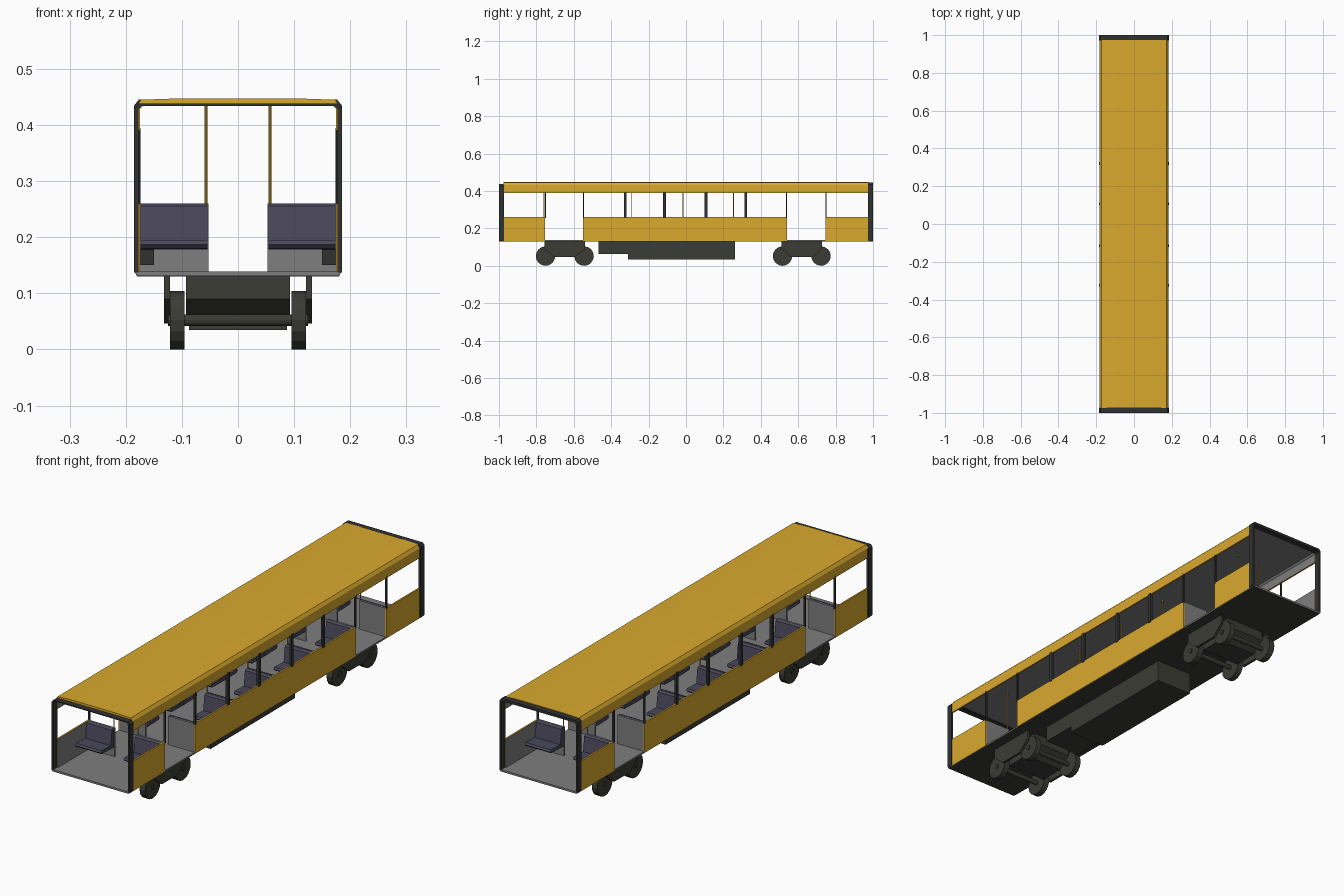
import bpy, bmesh, math
from mathutils import Vector

if "Cube" in bpy.data.objects:
    bpy.data.objects.remove(bpy.data.objects["Cube"])


def material(name, rgb):
    m = bpy.data.materials.new(name)
    m.diffuse_color = (*rgb, 1)
    m.use_nodes = True
    m.node_tree.nodes["Principled BSDF"].inputs["Base Color"].default_value = m.diffuse_color
    return m


YELLOW = material("yellow paint", (0.70, 0.40, 0.028))
GREY = material("interior grey", (0.21, 0.21, 0.215))
SEAT = material("seat purple", (0.07, 0.067, 0.105))
BLACK = material("frame black", (0.03, 0.032, 0.03))
CHASSIS = material("chassis dark", (0.045, 0.045, 0.036))


def finish(name, bm, mats, rule=None):
    bmesh.ops.recalc_face_normals(bm, faces=bm.faces)
    bm.normal_update()
    if rule:
        for f in bm.faces:
            f.material_index = rule(f)
    me = bpy.data.meshes.new(name)
    bm.to_mesh(me)
    bm.free()
    for m in mats:
        me.materials.append(m)
    ob = bpy.data.objects.new(name, me)
    bpy.context.collection.objects.link(ob)
    return ob


def box_into(bm, x, y, z):
    vs = bmesh.ops.create_cube(bm, size=1)["verts"]
    for v in vs:
        v.co = Vector([(r[0] + r[1]) / 2 + c * (r[1] - r[0]) for r, c in zip((x, y, z), v.co)])
    return vs


def box(name, x, y, z, mats, rule=None):
    bm = bmesh.new()
    box_into(bm, x, y, z)
    return finish(name, bm, mats, rule)


def prism(name, pts, axis, a, b, mats, rule=None):
    """Extrude a closed 2D outline along x (pts are y,z) or y (pts are x,z)."""
    bm = bmesh.new()
    co = (lambda p: (a, p[0], p[1])) if axis == "x" else (lambda p: (p[0], a, p[1]))
    f = bm.faces.new([bm.verts.new(co(p)) for p in pts])
    ext = bmesh.ops.extrude_face_region(bm, geom=[f])["geom"]
    d = Vector((b - a, 0, 0)) if axis == "x" else Vector((0, b - a, 0))
    bmesh.ops.translate(bm, vec=d, verts=[v for v in ext if isinstance(v, bmesh.types.BMVert)])
    return finish(name, bm, mats, rule)


def span(s, a, b):
    return tuple(sorted((s * a, s * b)))


END = 0.975
DOORS = [(-0.755, -0.55), (0.54, 0.745)]
WALLS = [(-END, -0.755), (-0.55, 0.54), (0.745, END)]

# floor slab: grey on top, dark below
box("floor", (-0.18, 0.18), (-0.99, 0.99), (0.130, 0.137), [GREY, CHASSIS],
    lambda f: 1 if f.normal.z < -0.5 else 0)

# roof shell with chamfered shoulders, grey on the inside
half_out = [(0.182, 0.39), (0.182, 0.432), (0.173, 0.445), (0.1, 0.4475)]
half_in = [(0.120, 0.437), (0.168, 0.436), (0.175, 0.428), (0.175, 0.39)]
outline = half_out + [(-x, z) for x, z in reversed(half_out)]
outline += [(-x, z) for x, z in reversed(half_in)] + half_in


def inside(f):
    if abs(f.normal.y) > 0.5:
        return 0
    return 1 if f.normal.dot(f.calc_center_median() - Vector((0, 0, 0.395))) < -0.002 else 0


prism("roof", outline, "y", -END, END, [YELLOW, GREY], inside)

for s in (-1, 1):
    # lower side panels, grey on the inside
    for y0, y1 in WALLS:
        box("side_panel", span(s, 0.175, 0.182), (y0, y1), (0.132, 0.26), [YELLOW, GREY],
            lambda f, s=s: 1 if f.normal.x * s < -0.5 else 0)
    # window posts
    for y in (-0.325, -0.115, 0.107, 0.32):
        box("window_post", span(s, 0.174, 0.1845), (y - 0.007, y + 0.007), (0.255, 0.395), [BLACK])
    for y in (-0.752, -0.548, 0.538, 0.748):
        box("door_post", span(s, 0.175, 0.1835), (y - 0.003, y + 0.003), (0.255, 0.395), [BLACK])

# open end frames with clipped corners
for s in (-1, 1):
    top = 0.438 if s < 0 else 0.445
    outer = [(0.185, 0.137), (0.185, top - 0.01), (0.177, top)]
    inner = [(0.177, 0.137), (0.177, 0.428), (0.171, 0.434)]
    pts = outer + [(-x, z) for x, z in reversed(outer)] + [(-x, z) for x, z in inner] + inner[::-1]
    y0, y1 = span(s, 0.972, 1.0)
    prism("end_frame", pts, "y", y0, y1, [BLACK])
    # sill: upturned floor edge
    prism("end_sill", [(0.185, 0.139), (-0.185, 0.139), (-0.18, 0.131), (0.18, 0.131)],
          "y", y0, y1, [GREY, CHASSIS], lambda f: 1 if f.normal.z < -0.3 else 0)

# partitions beside the doors
for y in (-0.759, -0.548, 0.538, 0.749):
    for s in (-1, 1):
        box("partition", span(s, 0.053, 0.177), (y - 0.003, y + 0.003), (0.135, 0.26), [GREY])


def seat(s, y, d):
    """Two-place bench on side s with its back at y, facing direction d."""
    x0, x1 = span(s, 0.054, 0.174)
    back = [(y, 0.19), (y + d * 0.022, 0.19), (y + d * 0.014, 0.256), (y + d * 0.008, 0.26), (y, 0.26)]
    prism("seat_back", back, "x", x0, x1, [SEAT])
    cushion = [(y, 0.178), (y + d * 0.083, 0.180), (y + d * 0.09, 0.187),
               (y + d * 0.085, 0.195), (y, 0.192)]
    prism("seat_cushion", cushion, "x", x0, x1, [SEAT])
    # cantilever bracket under the cushion
    brk = [(y + d * 0.01, 0.178), (y + d * 0.07, 0.178), (y + d * 0.02, 0.150), (y + d * 0.01, 0.150)]
    prism("seat_bracket", brk, "x", *span(s, 0.150, 0.175), [GREY])


def pole(s, y, z0):
    bm = bmesh.new()
    bmesh.ops.create_cone(bm, cap_ends=True, segments=8, radius1=0.0025, radius2=0.0025, depth=0.437 - z0)
    bmesh.ops.translate(bm, vec=(s * 0.057, y, (0.437 + z0) / 2), verts=bm.verts)
    finish("grab_pole", bm, [YELLOW])


# seats: end bays face outwards, middle bays face each other
for s in (-1, 1):
    for y, d in ((-0.763, -1), (-0.544, 1), (0.534, -1), (0.753, 1)):
        seat(s, y, d)
    for y in (-0.29, -0.015, 0.255):
        for d in (-1, 1):
            seat(s, y + d * 0.001, d)
        pole(s, y, 0.255)
    for y in (-0.759, 0.749):
        pole(s, y, 0.255)

# bogies: tapered block, side plates, axles and wheels
for c in (-0.648, 0.619):
    block = [(c - 0.108, 0.132), (c + 0.108, 0.132), (c + 0.108, 0.09),
             (c + 0.055, 0.046), (c - 0.055, 0.046), (c - 0.108, 0.09)]
    prism("bogie_block", block, "x", -0.093, 0.093, [CHASSIS])
    for s in (-1, 1):
        prism("bogie_side_plate", block, "x", *span(s, 0.121, 0.132), [CHASSIS])
    for w in (-0.103, 0.103):
        for name, x, r, length in (("wheel", -0.108, 0.052, 0.026), ("wheel", 0.108, 0.052, 0.026),
                                   ("axle", 0, 0.01, 0.25)):
            bm = bmesh.new()
            bmesh.ops.create_cone(bm, cap_ends=True, segments=16, radius1=r, radius2=r, depth=length)
            for v in bm.verts:
                v.co = (v.co.z + x, v.co.x + c + w, v.co.y + 0.052)
            finish(name, bm, [CHASSIS])

# equipment boxes under the floor
box("equipment_box", (-0.087, 0.087), (-0.31, 0.262), (0.035, 0.131), [CHASSIS])
box("equipment_box_small", (-0.087, 0.087), (-0.468, -0.31), (0.062, 0.131), [CHASSIS])
